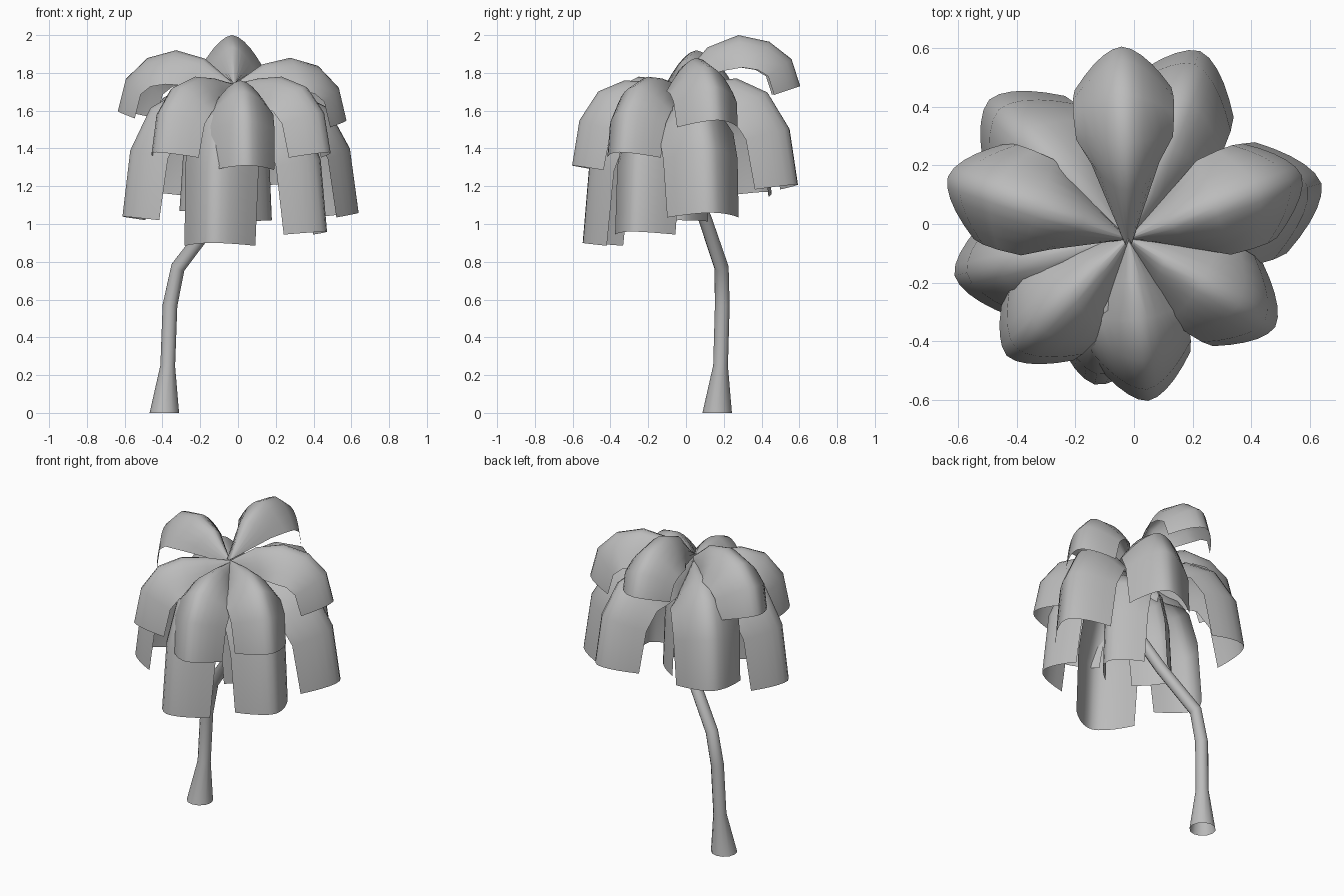
import bpy, bmesh, math
from mathutils import Vector

cube = bpy.data.objects.get("Cube")
if cube:
    bpy.data.objects.remove(cube, do_unlink=True)

grey = bpy.data.materials.new("plain_grey")
grey.use_nodes = True
tone = (0.5, 0.5, 0.5, 1)
grey.diffuse_color = tone
grey.node_tree.nodes["Principled BSDF"].inputs["Base Color"].default_value = tone


def loft(name, rings, closed):
    """Skin a row of equal-length point rings into one open smooth sheet."""
    bm = bmesh.new()
    rows = [[bm.verts.new(p) for p in ring] for ring in rings]
    n = len(rows[0])
    for a, b in zip(rows, rows[1:]):
        for i in range(n if closed else n - 1):
            j = (i + 1) % n
            bm.faces.new((a[i], a[j], b[j], b[i]))
    for f in bm.faces:
        f.smooth = True
    mesh = bpy.data.meshes.new(name)
    bm.to_mesh(mesh)
    bm.free()
    mesh.materials.append(grey)
    obj = bpy.data.objects.new(name, mesh)
    bpy.context.collection.objects.link(obj)


def tangents(path):
    last = len(path) - 1
    return [(path[min(i + 1, last)] - path[max(i - 1, 0)]).normalized()
            for i in range(last + 1)]


# Bent trunk, flared at the open foot
trunk_path = [Vector(p) for p in [
    (-.39, .165, 0), (-.372, .183, .25), (-.36, .192, .57), (-.318, .188, .77),
    (-.12, .1, 1.03), (-.04, 0, 1.25), (-.02, -.05, 1.72)]]
trunk_radii = [.078, .039, .039, .038, .036, .035, .03]
rings = []
for k, (p, t, r) in enumerate(zip(trunk_path, tangents(trunk_path), trunk_radii)):
    if k == 0:
        t = Vector((0, 0, 1))
    side = Vector((0, 1, 0)).cross(t).normalized()
    up = t.cross(side)
    rings.append([p + r * (math.cos(a) * side + math.sin(a) * up)
                  for a in (math.tau * i / 12 for i in range(12))])
loft("trunk", rings, True)

# Arched fronds: a drooping spine with a curved cross-section
CROWN = Vector((-.02, -.05, 0))
ACROSS = 10


def frond(name, azimuth, reach, peak, tip, half_width):
    a = math.radians(azimuth)
    out = Vector((math.cos(a), math.sin(a), 0))
    side = Vector((-math.sin(a), math.cos(a), 0))
    start = min(1.74, peak - .03)
    drop = peak - tip
    spine = [(0, start), (.25, start + .75 * (peak - start)), (.5, peak),
             (.75, peak - .13 * drop), (.93, peak - .47 * drop), (1, tip)]
    widths = [.06, .68, .96, 1, 1, .96]
    depths = [.15, .9, 1, .95, .92, .88]
    path = [CROWN + out * (r * reach) + Vector((0, 0, z)) for r, z in spine]
    rings = []
    for p, t, w, d in zip(path, tangents(path), widths, depths):
        inward = side.cross(t).normalized()
        if inward.dot(out) + inward.z > 0:
            inward = -inward
        ring = []
        for i in range(ACROSS + 1):
            u = 2 * i / ACROSS - 1
            ring.append(p + half_width * (side * (u * w) + inward * (d * abs(u) ** 1.7)))
        rings.append(ring)
    loft(name, rings, False)


# azimuth, reach, peak height, tip height, half width
fronds = {
    "upper_frond_back": (92, .655, 2.0, 1.73, .172),
    "upper_frond_right": (161, .65, 1.92, 1.6, .18),
    "upper_frond_left": (20, .63, 1.88, 1.55, .178),
    "upper_frond_front_left": (-31, .585, 1.78, 1.38, .172),
    "upper_frond_front": (-83, .557, 1.76, 1.31, .17),
    "upper_frond_front_right": (224, .575, 1.78, 1.38, .175),
    "lower_frond_back_left": (69, .685, 1.77, 1.21, .195),
    "lower_frond_back_right": (135, .67, 1.75, 1.17, .2),
    "lower_frond_front": (257, .51, 1.68, .9, .2),
    "lower_frond_front_left": (-26, .54, 1.68, .96, .185),
    "lower_frond_left": (16, .685, 1.7, 1.06, .205),
    "lower_frond_right": (192, .605, 1.7, 1.04, .185),
    "inner_frond_left": (5, .2, 1.65, 1.02, .17),
    "inner_frond_right": (180, .29, 1.65, 1.07, .17),
}
for name, spec in fronds.items():
    frond(name, *spec)
